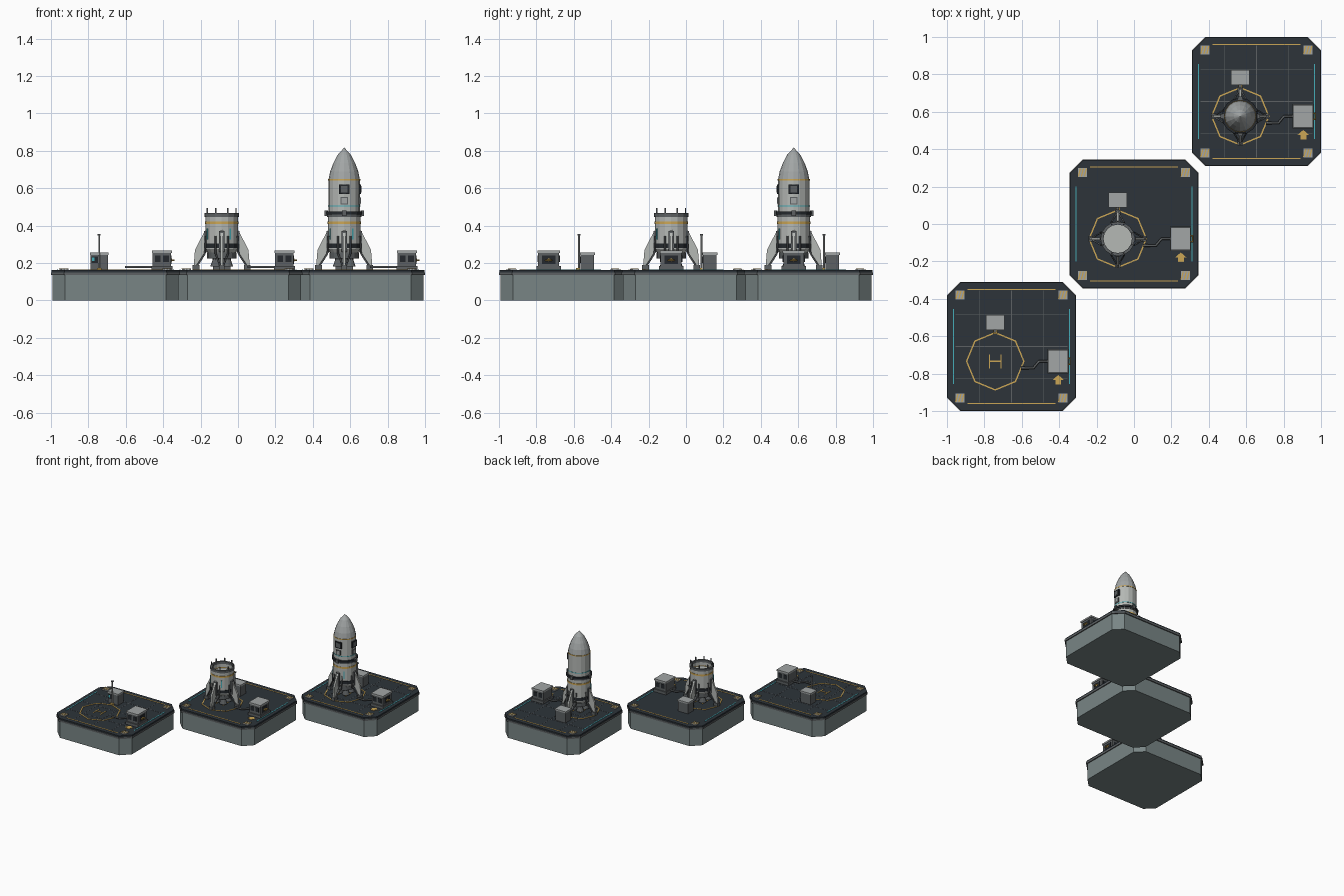
import bpy, bmesh, math
from mathutils import Matrix, Vector

if "Cube" in bpy.data.objects:
    bpy.data.objects.remove(bpy.data.objects["Cube"])


def material(name, r, g, b):
    m = bpy.data.materials.new(name)
    m.diffuse_color = (r, g, b, 1)
    m.use_nodes = True
    m.node_tree.nodes["Principled BSDF"].inputs["Base Color"].default_value = m.diffuse_color
    return m


DECK = material("deck_dark", 0.026, 0.034, 0.042)
BASE = material("base_grey", 0.19, 0.235, 0.235)
HULL = material("hull_light", 0.46, 0.48, 0.46)
LID = material("lid_grey", 0.36, 0.38, 0.38)
STEEL = material("steel_grey", 0.11, 0.12, 0.125)
BLACK = material("near_black", 0.018, 0.022, 0.027)
GOLD = material("marking_gold", 0.60, 0.38, 0.09)
CYAN = material("marking_cyan", 0.06, 0.42, 0.48)

T, R = Matrix.Translation, Matrix.Rotation
TOP = 0.162          # deck surface height
RX, RY = -0.087, -0.079  # launch point within each pad


def finish(bm, name, mat, M):
    bmesh.ops.remove_doubles(bm, verts=bm.verts, dist=1e-5)
    bmesh.ops.recalc_face_normals(bm, faces=bm.faces)
    me = bpy.data.meshes.new(name)
    bm.to_mesh(me)
    bm.free()
    me.materials.append(mat)
    ob = bpy.data.objects.new(name, me)
    ob.matrix_world = M
    bpy.context.collection.objects.link(ob)
    return ob


def prism(name, pts, z0, z1, mat, M):
    bm = bmesh.new()
    f = bm.faces.new([bm.verts.new((x, y, z0)) for x, y in pts])
    ext = bmesh.ops.extrude_face_region(bm, geom=[f])["geom"]
    for v in ext:
        if isinstance(v, bmesh.types.BMVert):
            v.co.z = z1
    return finish(bm, name, mat, M)


def box(name, c, s, mat, M):
    bm = bmesh.new()
    bmesh.ops.create_cube(bm, size=1, matrix=T(c) @ Matrix.Diagonal((*s, 1)))
    return finish(bm, name, mat, M)


def lathe(name, prof, mat, M, n=16):
    bm = bmesh.new()
    vs = [bm.verts.new((r, 0, z)) for r, z in prof]
    es = [bm.edges.new(p) for p in zip(vs, vs[1:])]
    bmesh.ops.spin(bm, geom=vs + es, cent=(0, 0, 0), axis=(0, 0, 1),
                   angle=math.tau, steps=n, use_duplicate=False)
    return finish(bm, name, mat, M)


def tube(name, path, r, mat, M):
    cu = bpy.data.curves.new(name, 'CURVE')
    cu.dimensions = '3D'
    cu.bevel_depth, cu.bevel_resolution, cu.use_fill_caps = r, 1, True
    sp = cu.splines.new('POLY')
    sp.points.add(len(path) - 1)
    for p, co in zip(sp.points, path):
        p.co = (*co, 1)
    cu.materials.append(mat)
    ob = bpy.data.objects.new(name, cu)
    ob.matrix_world = M
    bpy.context.collection.objects.link(ob)


def octo(h, c):
    return [(h, c - h), (h, h - c), (h - c, h), (c - h, h),
            (-h, h - c), (-h, c - h), (c - h, -h), (h - c, -h)]


def pad(M, grid):
    # platform: body, overhanging lip, bevelled deck
    prism("platform_base", octo(0.337, 0.068), 0, 0.138, BASE, M)
    prism("platform_lip", octo(0.345, 0.07), 0.136, 0.150, STEEL, M)
    prism("platform_deck", octo(0.342, 0.07), 0.149, TOP, DECK, M)
    # painted perimeter lines
    for s in (-1, 1):
        box("gold_edge_line", (0, s * 0.305, TOP), (0.47, 0.007, 0.004), GOLD, M)
        box("cyan_edge_line", (s * 0.31, 0, TOP), (0.007, 0.40, 0.004), CYAN, M)
    if grid:
        for k in (-0.17, 0, 0.17):
            box("panel_seam_x", (k, 0, TOP), (0.003, 0.60, 0.002), STEEL, M)
            box("panel_seam_y", (0, k, TOP), (0.60, 0.003, 0.002), STEEL, M)
    # corner hazard plates
    for sx in (-1, 1):
        for sy in (-1, 1):
            C = M @ T((sx * 0.275, sy * 0.275, TOP))
            box("corner_plate", (0, 0, 0.003), (0.048, 0.048, 0.007), LID, C)
            for k in (-0.016, 0, 0.016):
                prism("hazard_stripe", [(k - 0.010, -0.021), (k - 0.003, -0.021),
                      (k + 0.008, 0.021), (k + 0.001, 0.021)], 0.006, 0.008, GOLD, C)
    # octagonal target ring and landing mark
    L = M @ T((RX, RY, TOP))
    lathe("target_ring", [(0.149, 0), (0.149, 0.003), (0.157, 0.003), (0.157, 0)], GOLD, L, 8)
    for s in (-1, 1):
        box("landing_mark_side", (s * 0.031, 0, 0.001), (0.006, 0.075, 0.004), GOLD, L)
    box("landing_mark_bar", (0, 0, 0.001), (0.06, 0.006, 0.004), GOLD, L)
    # service arrow
    prism("arrow", [(0.25, -0.152), (0.282, -0.18), (0.266, -0.18), (0.266, -0.203),
                    (0.234, -0.203), (0.234, -0.18), (0.218, -0.18)],
          TOP, TOP + 0.003, GOLD, M)
    # generator with lid, skirt, vents and handle
    G = M @ T((0.248, RY, TOP))
    box("generator_skirt", (0, 0, 0.011), (0.112, 0.13, 0.022), STEEL, G)
    box("generator_body", (0, 0, 0.052), (0.098, 0.112, 0.08), STEEL, G)
    box("generator_lid", (0, 0, 0.098), (0.108, 0.122, 0.013), LID, G)
    for k in (-0.022, 0.022):
        for s in (-1, 1):
            box("generator_vent", (k, s * 0.056, 0.06), (0.03, 0.006, 0.035), BLACK, G)
    box("generator_panel", (0.049, 0, 0.055), (0.006, 0.07, 0.045), BLACK, G)
    prism("generator_badge", [(-0.014, 0), (0, -0.008), (0.014, 0), (0, 0.008)], 0, 0.003,
          GOLD, G @ T((0.051, 0, 0.055)) @ R(math.pi / 2, 4, 'Z') @ R(math.pi / 2, 4, 'X'))
    tube("generator_handle", [(0.048, -0.016, 0.052), (0.066, -0.016, 0.052),
                              (0.066, 0.016, 0.052), (0.048, 0.016, 0.052)], 0.004, GOLD, G)
    # supply pipe
    tube("supply_pipe", [(0.05, -0.115, 0.178), (0.117, -0.115, 0.178),
                         (0.147, RY, 0.178), (0.2, RY, 0.178)], 0.007, STEEL, M)
    # control cabinet with screen and mast
    K = M @ T((RX, 0.128, TOP))
    box("cabinet_body", (0, 0, 0.042), (0.092, 0.072, 0.084), STEEL, K)
    box("cabinet_lid", (0, 0, 0.088), (0.10, 0.08, 0.012), LID, K)
    box("cabinet_panel", (-0.02, -0.037, 0.055), (0.042, 0.004, 0.036), BLACK, K)
    box("cabinet_screen", (-0.032, -0.039, 0.058), (0.015, 0.003, 0.02), CYAN, K)
    tube("mast", [(0, -0.045, 0), (0, -0.045, 0.188)], 0.005, LID, K)
    box("mast_cap", (0, -0.045, 0.19), (0.016, 0.016, 0.008), STEEL, K)
    box("mast_foot", (0, -0.05, 0.006), (0.024, 0.022, 0.012), GOLD, K)


def booster(M):
    # hull with open top, separate bands
    lathe("booster_hull", [(0, 0.235), (0.06, 0.235), (0.088, 0.275), (0.088, 0.455),
                           (0.077, 0.455), (0.077, 0.415), (0, 0.415)], HULL, M)
    for n, z0, z1, r, m in (("engine_skirt", 0.225, 0.255, 0.078, STEEL),
                            ("lower_band", 0.28, 0.305, 0.0915, BLACK),
                            ("gold_band", 0.408, 0.421, 0.0905, GOLD),
                            ("top_rim", 0.447, 0.466, 0.092, STEEL)):
        lathe(n, [(0.076, z0), (r, z0), (r, z1), (0.076, z1), (0.076, z0)], m, M)
    # engine bells
    bell = [(0.0, 0.24), (0.016, 0.24), (0.018, 0.215), (0.03, 0.18), (0.024, 0.18), (0, 0.21)]
    lathe("main_engine", bell, STEEL, M)
    for i in range(4):
        A = M @ R(math.pi * (i / 2 + 0.25), 4, 'Z')
        lathe("outer_engine", bell, STEEL, A @ T((0.045, 0, 0)), 10)
    # fins, feet and bracing struts
    fin = [(0.080, 0.385), (0.094, 0.365), (0.143, 0.27), (0.15, 0.185),
           (0.13, 0.185), (0.105, 0.225), (0.080, 0.26)]
    for i in range(4):
        A = M @ R(math.pi * i / 2, 4, 'Z')
        prism("fin", fin, -0.007, 0.007, HULL, A @ R(math.pi / 2, 4, 'X'))
        box("fin_root", (0.089, 0, 0.315), (0.014, 0.028, 0.11), STEEL, A)
        box("fin_foot", (0.137, 0, 0.176), (0.036, 0.03, 0.024), STEEL, A)
        for s in (-1, 1):
            tube("fin_strut", [(0.084, s * 0.033, 0.345), (0.09, s * 0.033, 0.25),
                               (0.132, s * 0.008, 0.185)], 0.005, STEEL, A)
    # vertical accent strips
    for a in (-150, -60):
        box("accent_strip", (0.088, 0, 0.355), (0.005, 0.007, 0.06), CYAN,
            M @ R(math.radians(a), 4, 'Z'))


def coupling_pins(M):
    for i in range(8):
        a = math.tau * (i + 0.5) / 8
        box("coupling_pin", (0.083 * math.cos(a), 0.083 * math.sin(a), 0.475),
            (0.007, 0.007, 0.036), STEEL, M)


def upper_stage(M):
    # coupling collar, hull and pointed nose
    lathe("collar", [(0, 0.458), (0.098, 0.458), (0.098, 0.474), (0, 0.474)], BLACK, M)
    lathe("upper_hull", [(0, 0.47), (0.084, 0.47), (0.084, 0.645), (0, 0.645)], HULL, M)
    lathe("nose", [(0.084, 0.645), (0.075, 0.69), (0.058, 0.735), (0.034, 0.78), (0, 0.817)],
          LID, M)
    for n, z, h, m in (("cyan_band", 0.505, 0.005, CYAN), ("nose_band", 0.645, 0.007, GOLD)):
        lathe(n, [(0.08, z - h / 2), (0.086, z - h / 2), (0.086, z + h / 2),
                  (0.08, z + h / 2)], m, M)
    # framed windows and small hatches
    for a in (-90, 0):
        A = M @ R(math.radians(a), 4, 'Z')
        box("window_frame", (0.083, 0, 0.595), (0.014, 0.056, 0.052), BLACK, A)
        box("window_pane", (0.0895, 0, 0.595), (0.004, 0.036, 0.034), STEEL, A)
        box("hatch", (0.083, 0, 0.533), (0.009, 0.038, 0.038), STEEL, A)
        box("hatch_cover", (0.087, 0, 0.533), (0.004, 0.028, 0.028), LID, A)
    for i in range(4):
        box("collar_clamp", (0.096, 0, 0.466), (0.018, 0.022, 0.028), STEEL,
            M @ R(math.pi * i / 2, 4, 'Z'))


# three stages of assembly along the diagonal
for i, c in enumerate((-0.655, 0, 0.655)):
    P = T((c, c, 0))
    pad(P, i != 1)
    L = P @ T((RX, RY, 0))
    if i > 0:
        booster(L)
    if i == 1:
        coupling_pins(L)
    if i == 2:
        upper_stage(L)
